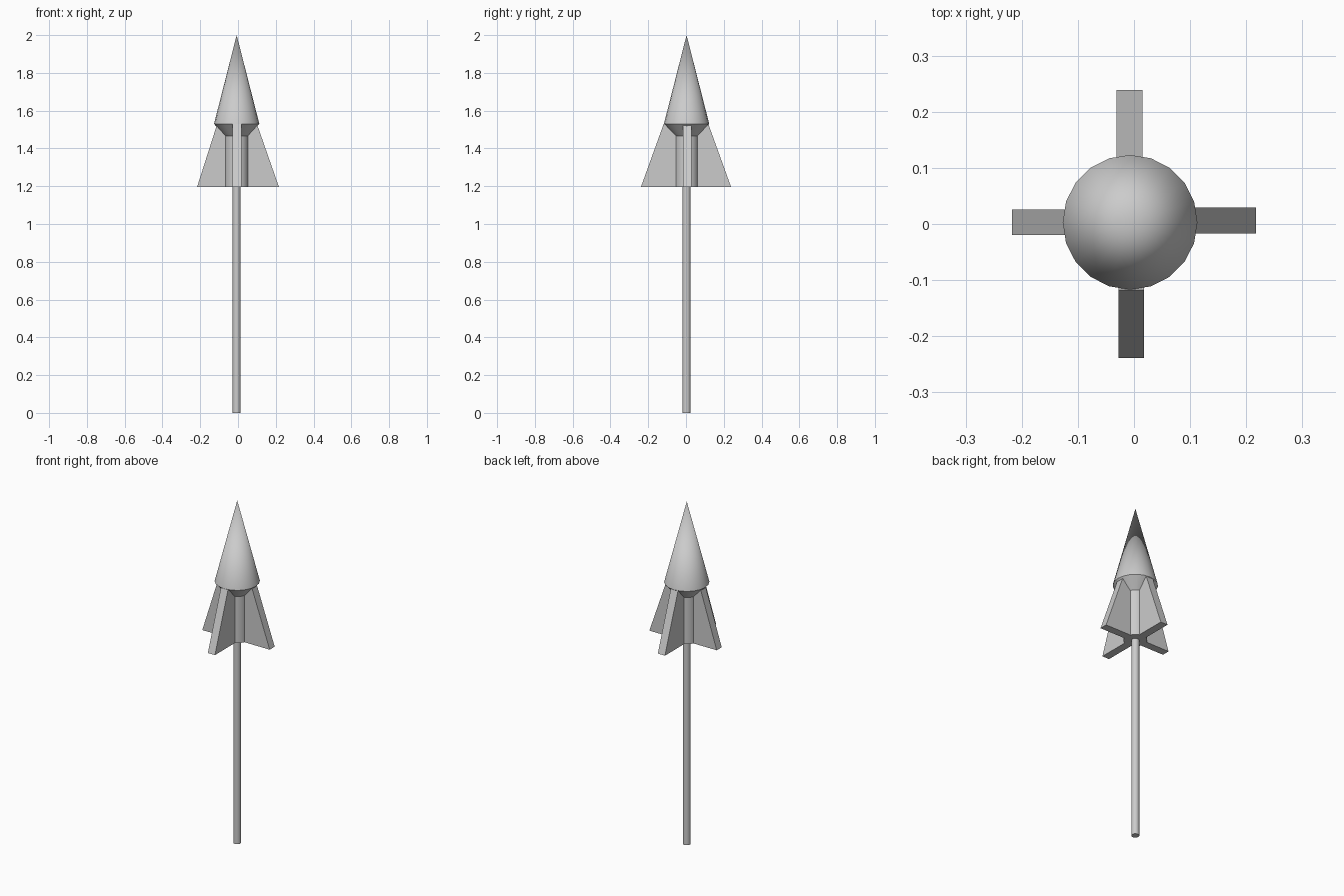
import bpy, bmesh, math
from mathutils import Matrix

if "Cube" in bpy.data.objects:
    bpy.data.objects.remove(bpy.data.objects["Cube"])

AX, AY = -0.007, 0.003   # axis of the turned parts
FIN_BASE = 1.195


def finish(name, bm, smooth=True):
    bmesh.ops.recalc_face_normals(bm, faces=bm.faces)
    mesh = bpy.data.meshes.new(name)
    bm.to_mesh(mesh)
    bm.free()
    ob = bpy.data.objects.new(name, mesh)
    bpy.context.collection.objects.link(ob)
    if smooth:
        bpy.ops.object.select_all(action='DESELECT')
        bpy.context.view_layer.objects.active = ob
        ob.select_set(True)
        bpy.ops.object.shade_smooth_by_angle(angle=math.radians(30))
    return ob


def cone_part(name, r1, r2, z1, z2, sides=20, smooth=True):
    bm = bmesh.new()
    bmesh.ops.create_cone(bm, cap_ends=True, segments=sides, radius1=r1, radius2=r2,
                          depth=z2 - z1,
                          matrix=Matrix.Translation((AX, AY, (z1 + z2) / 2)))
    bmesh.ops.remove_doubles(bm, verts=bm.verts, dist=1e-5)
    return finish(name, bm, smooth)


def fin(name, angle, reach, top_reach, offset, thickness=0.046):
    # Tapered plate drawn in the radial plane, thickened, then turned into place
    profile = [(0.03, FIN_BASE), (reach, FIN_BASE), (top_reach, 1.53), (0.03, 1.53)]
    bm = bmesh.new()
    face = bm.faces.new([bm.verts.new((x, -thickness / 2, z)) for x, z in profile])
    ext = bmesh.ops.extrude_face_region(bm, geom=[face])
    bmesh.ops.translate(bm, vec=(0, thickness, 0),
                        verts=[v for v in ext['geom'] if isinstance(v, bmesh.types.BMVert)])
    bm.transform(Matrix.Translation(offset) @ Matrix.Rotation(math.radians(angle), 4, 'Z'))
    return finish(name, bm, smooth=False)


# Long stick
cone_part("stick", 0.021, 0.021, 0.0, 1.21)

# Body tube, flared collar and pointed nose
cone_part("body_tube", 0.063, 0.063, FIN_BASE, 1.47)
cone_part("collar", 0.061, 0.12, 1.465, 1.53)
cone_part("nose_cone", 0.12, 0.0, 1.53, 2.0)

# Four tail fins
fin("fin_right", 0, 0.217, 0.10, (0, 0.006, 0))
fin("fin_left", 180, 0.217, 0.11, (0, 0.003, 0))
fin("fin_back", 90, 0.239, 0.118, (-0.008, 0, 0))
fin("fin_front", 270, 0.239, 0.118, (-0.005, 0, 0))
